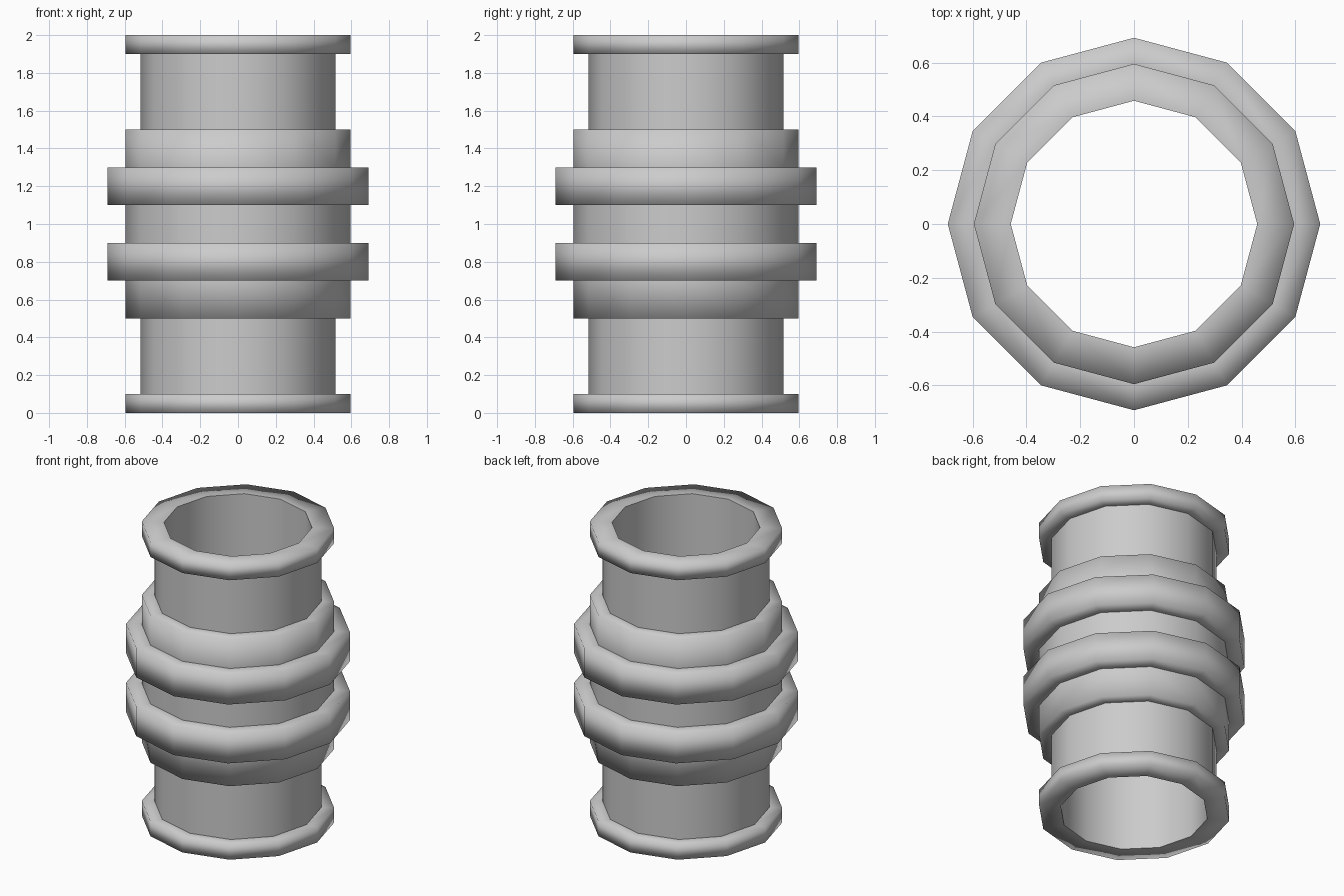
import bpy, bmesh, math

if "Cube" in bpy.data.objects:
    bpy.data.objects.remove(bpy.data.objects["Cube"])

SIDES = 12
BORE, TUBE, BAND, RING = 0.458, 0.515, 0.595, 0.692


def lathe(name, profile):
    """Spin an open (radius, z) profile, listed top to bottom on the outside."""
    bm = bmesh.new()
    rows = []
    for r, z in profile:
        rows.append([bm.verts.new((r * math.cos(2 * math.pi * i / SIDES),
                                   r * math.sin(2 * math.pi * i / SIDES), z))
                     for i in range(SIDES)])
    for a, b in zip(rows, rows[1:]):
        for i in range(SIDES):
            j = (i + 1) % SIDES
            f = bm.faces.new((a[i], b[i], b[j], a[j]))
            f.smooth = True
    mesh = bpy.data.meshes.new(name)
    bm.to_mesh(mesh)
    bm.free()
    obj = bpy.data.objects.new(name, mesh)
    bpy.context.collection.objects.link(obj)
    return obj


def mirrored(name, profile):
    """Build an upper part and its copy reflected about mid height."""
    lathe("upper_" + name, profile)
    lathe("lower_" + name, [(r, 2 - z) for r, z in reversed(profile)])


# End flanges, straight necks and shoulder bands
mirrored("flange", [(BORE, 2), (BAND, 2), (BAND, 1.9), (TUBE, 1.9)])
mirrored("neck", [(TUBE, 1.9), (TUBE, 1.5)])
mirrored("shoulder", [(TUBE, 1.5), (BAND, 1.5), (BAND, 1.3)])

# Raised rings with the plain band between them
mirrored("ring", [(BAND, 1.3), (RING, 1.3), (RING, 1.1), (BAND, 1.1)])
lathe("middle_band", [(BAND, 1.1), (BAND, 0.9)])

# Through bore, facing inward
lathe("bore_wall", [(BORE, 0), (BORE, 2)])
